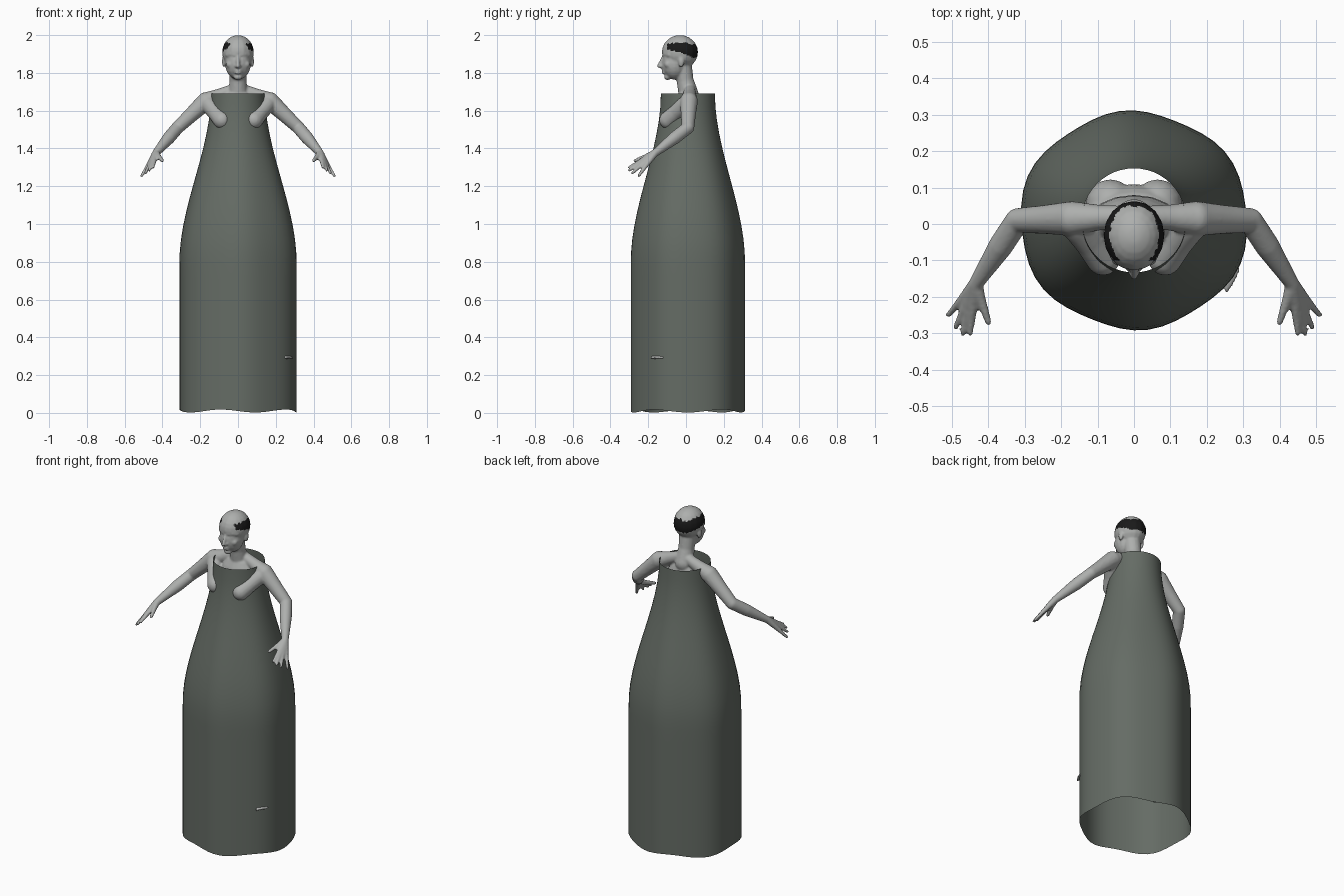
import bpy, bmesh, math
from mathutils import Vector, Matrix

cube = bpy.data.objects.get("Cube")
if cube:
    bpy.data.objects.remove(cube)


def material(name, red, green, blue):
    mat = bpy.data.materials.new(name)
    mat.use_nodes = True
    mat.diffuse_color = (red, green, blue, 1)
    shader = mat.node_tree.nodes["Principled BSDF"]
    shader.inputs["Base Color"].default_value = mat.diffuse_color
    shader.inputs["Roughness"].default_value = 0.8
    return mat


def add_object(name, points, faces, mat):
    mesh = bpy.data.meshes.new(name)
    mesh.from_pydata(points, [], faces)
    mesh.materials.append(mat)
    obj = bpy.data.objects.new(name, mesh)
    bpy.context.collection.objects.link(obj)
    return obj


# Unit sphere shared by all round parts
unit = bmesh.new()
bmesh.ops.create_uvsphere(unit, u_segments=16, v_segments=12, radius=1)
unit.verts.index_update()
ball_points = [v.co.copy() for v in unit.verts]
ball_faces = [[v.index for v in f.verts] for f in unit.faces]
unit.free()

points, faces = [], []


def add_part(part_points, part_faces):
    base = len(points)
    points.extend(part_points)
    faces.extend([base + i for i in face] for face in part_faces)


def ball(centre, width, depth, height):
    """Ellipsoid given by its three half sizes."""
    matrix = Matrix.Translation(centre) @ Matrix.Diagonal((width, depth, height, 1))
    add_part([matrix @ p for p in ball_points], ball_faces)


def limb(*joints, sides=16):
    """Round limb through (point, radius) joints."""
    for point, radius in joints:
        ball(point, radius, radius, radius)
    for (start, wide), (end, narrow) in zip(joints, joints[1:]):
        turn = (end - start).to_track_quat("Z", "Y")
        spokes = [Vector((math.cos(math.tau * i / sides), math.sin(math.tau * i / sides), 0))
                  for i in range(sides)]
        rings = [start + turn @ s * wide for s in spokes] + [end + turn @ s * narrow for s in spokes]
        walls = [(i, (i + 1) % sides, sides + (i + 1) % sides, sides + i) for i in range(sides)]
        caps = [list(reversed(range(sides))), list(range(sides, 2 * sides))]
        add_part(rings, walls + caps)


skin = material("pale grey skin", 0.42, 0.43, 0.42)
cloth = material("grey green cloth", 0.13, 0.15, 0.13)
black = material("black hair", 0.01, 0.01, 0.01)

# Landmarks of the left half of the body
collar = Vector((0.03, 0.02, 1.71))
shoulder = Vector((0.17, 0.015, 1.65))
elbow = Vector((0.32, 0.01, 1.51))
wrist = Vector((0.435, -0.165, 1.375))
thumb_tip = Vector((0.4, -0.27, 1.335))
little_tip = Vector((0.51, -0.25, 1.255))
index_tip = Vector((0.45, -0.3, 1.3))
bust = Vector((0.085, -0.095, 1.55))
hip = Vector((0.08, 0.02, 0.97))
knee = Vector((0.14, 0, 0.64))
heel = Vector((0.18, 0.01, 0.32))
instep = Vector((0.22, -0.08, 0.3))
inner_brow = Vector((0.015, -0.118, 1.895))
outer_brow = Vector((0.06, -0.09, 1.895))

# Shoulder, bust and arm
limb((collar, 0.03), (collar.lerp(shoulder, 0.5), 0.036), (shoulder, 0.048))
limb((shoulder.lerp(bust, 0.2), 0.045), (shoulder.lerp(bust, 0.6), 0.043), (bust, 0.047))
limb((shoulder, 0.048), (shoulder.lerp(elbow, 0.5), 0.04), (elbow, 0.034),
     (elbow.lerp(wrist, 0.4), 0.034), (wrist, 0.02))

# Fingers fan out from the wrist, with the middle ones longest
for i in range(4):
    tip = little_tip.lerp(index_tip, i / 3)
    tip.y -= 0.02 * math.sin(math.pi * i / 3)
    knuckle = wrist.lerp(tip, 0.5)
    limb((wrist, 0.02), (knuckle, 0.013), (knuckle.lerp(tip, 0.5), 0.01), (tip, 0.008))
limb((wrist, 0.02), (wrist.lerp(thumb_tip, 0.4), 0.014), (thumb_tip, 0.009))

# Hip, leg and foot
ball((0.065, 0.055, 1.02), 0.068, 0.068, 0.08)
limb((hip, 0.075), (knee, 0.05), (heel, 0.028), (instep, 0.02))

# Brow, eyelid, cheek, nostril and ear
limb((inner_brow, 0.008), (inner_brow.lerp(outer_brow, 0.5) + Vector((0, -0.004, 0.004)), 0.009),
     (outer_brow, 0.008))
ball((0.032, -0.106, 1.874), 0.014, 0.01, 0.006)
ball((0.043, -0.095, 1.845), 0.02, 0.02, 0.02)
ball((0.01, -0.13, 1.834), 0.008, 0.01, 0.007)
ball((0.075, -0.025, 1.86), 0.01, 0.016, 0.03)

# The right half mirrors the left
add_part([Vector((-p.x, p.y, p.z)) for p in points], [face[::-1] for face in faces])

# Toes of the left foot reaching the cloth
for i in range(5):
    angle = 0.05 * i - 0.62
    toe = Vector((math.cos(angle), math.sin(angle), 0)) * 0.314
    toe.z = 0.293
    limb((instep, 0.018), (toe, 0.007))

# Torso and neck
ball((0, 0.03, 1.02), 0.14, 0.08, 0.12)
ball((0, 0.01, 1.2), 0.1, 0.06, 0.25)
ball((0, 0, 1.5), 0.13, 0.08, 0.22)
limb((Vector((0, 0.015, 1.68)), 0.054), (Vector((0, -0.005, 1.76)), 0.045),
     (Vector((0, -0.02, 1.85)), 0.05))

# Skull, face, chin, lips and nose
ball((0, -0.032, 1.91), 0.084, 0.096, 0.09)
ball((0, -0.06, 1.85), 0.069, 0.068, 0.086)
ball((0, -0.098, 1.778), 0.024, 0.018, 0.016)
for lip in (1.812, 1.8):
    ball((0, -0.119, lip), 0.02, 0.011, 0.006)
limb((Vector((0, -0.122, 1.885)), 0.007), (Vector((0, -0.142, 1.837)), 0.011))

# Fuse the parts into one smooth skin
body = add_object("body", points, faces, skin)
fuse = body.modifiers.new("fuse", "REMESH")
fuse.mode = "VOXEL"
fuse.voxel_size = 0.006
soften = body.modifiers.new("soften", "SMOOTH")
soften.iterations = 3
graph = bpy.context.evaluated_depsgraph_get()
fused = bpy.data.meshes.new_from_object(body.evaluated_get(graph))
body.modifiers.clear()
body.data = fused
fused.materials.clear()
fused.materials.append(skin)
fused.materials.append(black)

# Ragged band of hair round the sides and back of the head
for face in fused.polygons:
    face.use_smooth = True
    x, y, z = face.center
    ragged = 0.004 * math.sin(90 * x + 1) + 0.003 * math.sin(230 * x + 160 * y)
    bottom = 1.895 - 0.28 * y + ragged
    top = 1.957 - 0.1 * max(0, y) + ragged
    on_ear = abs(x) > 0.08 and z < 1.89
    face.material_index = int(y > -0.1 and bottom < z < top and not on_ear)

# Gown: tapers smoothly to a round neckline, wavy below, open at both ends
hem, neckline, waist = 0.01, 1.69, 0.8
rows, sides = 24, 48
neck_radius, skirt_radius = 0.143, 0.306
gown_points, gown_faces = [], []
for row in range(rows + 1):
    height = hem + (neckline - hem) * row / rows
    t = min(1, (neckline - height) / (neckline - waist))
    flare = t * t * (3 - 2 * t)
    for i in range(sides):
        angle = math.tau * i / sides
        wave = 0.008 * math.cos(2 * angle) + 0.005 * math.cos(6 * angle - 3.7)
        radius = neck_radius + (skirt_radius - neck_radius + wave) * flare
        dip = 0.008 * math.cos(5 * angle) if row == 0 else 0
        gown_points.append((radius * math.cos(angle), 0.01 + radius * math.sin(angle), height - dip))
        if row < rows:
            here, beside = row * sides + i, row * sides + (i + 1) % sides
            gown_faces.append((here, beside, beside + sides, here + sides))
gown = add_object("gown", gown_points, gown_faces, cloth)
for face in gown.data.polygons:
    face.use_smooth = True
